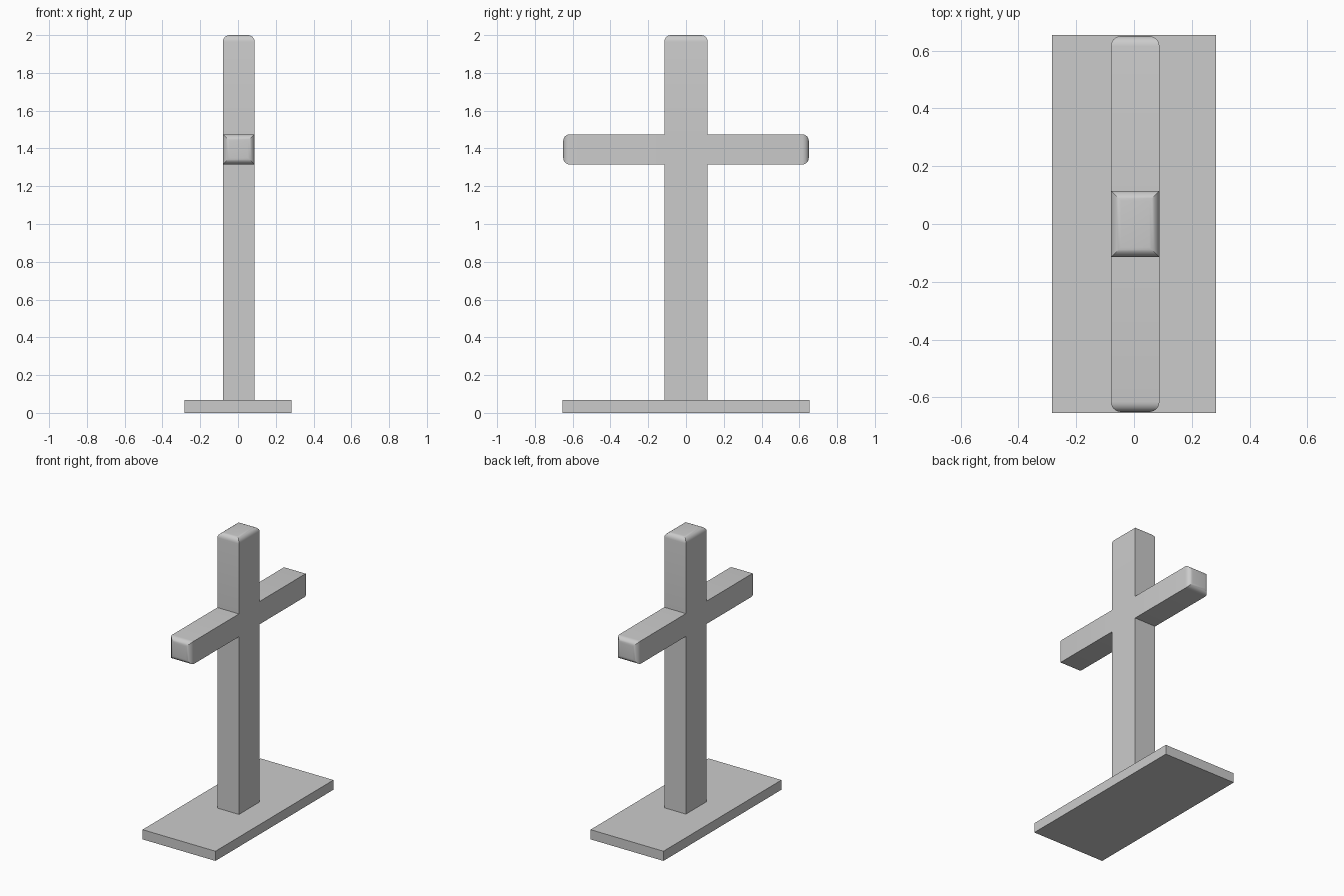
import bpy, bmesh

if "Cube" in bpy.data.objects:
    bpy.data.objects.remove(bpy.data.objects["Cube"])

BASE_TOP, TOP = 0.068, 2.0
POST_Y, ARM_Y = 0.115, 0.65
ARM_LOW, ARM_HIGH = 1.315, 1.475
X_MIN, X_MAX = -0.08, 0.088


def add_object(name, bm):
    bmesh.ops.recalc_face_normals(bm, faces=bm.faces)
    mesh = bpy.data.meshes.new(name)
    bm.to_mesh(mesh)
    bm.free()
    obj = bpy.data.objects.new(name, mesh)
    bpy.context.collection.objects.link(obj)
    return obj


# Flat rectangular base plate
bm = bmesh.new()
bmesh.ops.create_cube(bm, size=1)
bmesh.ops.scale(bm, vec=(0.566, 1.308, BASE_TOP), verts=bm.verts)
bmesh.ops.translate(bm, vec=(0, 0, BASE_TOP / 2), verts=bm.verts)
add_object("base_plate", bm)

# Post and crossbar: mirrored half outline, extruded through x
half = [(POST_Y, BASE_TOP), (POST_Y, ARM_LOW), (ARM_Y, ARM_LOW),
        (ARM_Y, ARM_HIGH), (POST_Y, ARM_HIGH), (POST_Y, TOP)]
outline = half + [(-y, z) for y, z in reversed(half)]
bm = bmesh.new()
face = bm.faces.new([bm.verts.new((X_MIN, y, z)) for y, z in outline])
ext = bmesh.ops.extrude_face_region(bm, geom=[face], use_keep_orig=True)
bmesh.ops.translate(bm, vec=(X_MAX - X_MIN, 0, 0),
                    verts=[g for g in ext["geom"] if isinstance(g, bmesh.types.BMVert)])
bm.normal_update()

# Rounded rims around the post top and both arm ends


def on_tip(edge):
    a, b = (v.co for v in edge.verts)
    at_top = min(a.z, b.z) > TOP - 1e-4
    at_end = min(abs(a.y), abs(b.y)) > ARM_Y - 1e-4 and a.y * b.y > 0
    return at_top or at_end


bmesh.ops.bevel(bm, geom=[e for e in bm.edges if on_tip(e)], offset=0.035,
                offset_type='OFFSET', segments=6, profile=0.5, affect='EDGES')
cross = add_object("post_and_crossbar", bm)

bpy.context.view_layer.objects.active = cross
cross.select_set(True)
bpy.ops.object.shade_smooth_by_angle(angle=0.5)
